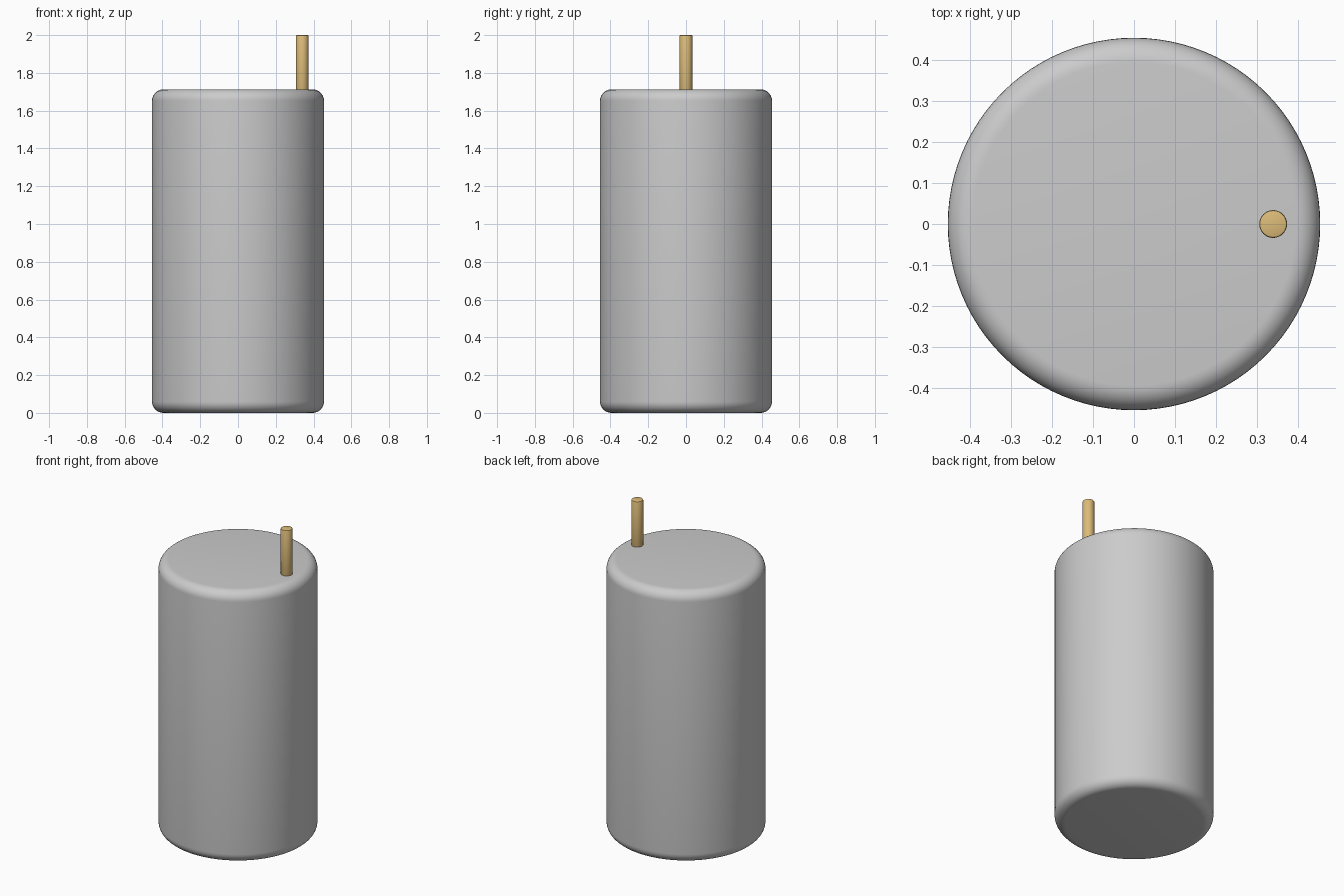
import bpy
import math

if "Cube" in bpy.data.objects:
    bpy.data.objects.remove(bpy.data.objects["Cube"])


def rounded_cylinder(name, radius, z0, z1, x, sides, bevel, segments):
    """Upright cylinder with rounded rims and smooth sides."""
    bpy.ops.mesh.primitive_cylinder_add(
        vertices=sides, radius=radius, depth=z1 - z0, location=(x, 0, (z0 + z1) / 2))
    obj = bpy.context.object
    obj.name = name
    mod = obj.modifiers.new("rounded_rim", 'BEVEL')
    mod.width = bevel
    mod.segments = segments
    mod.limit_method = 'ANGLE'
    mod.angle_limit = math.radians(40)
    bpy.ops.object.modifier_apply(modifier=mod.name)
    bpy.ops.object.shade_smooth_by_angle(angle=math.radians(35))
    return obj


# Main can with rounded top and bottom rims
rounded_cylinder("body", 0.455, 0.0, 1.713, 0.0, 96, 0.06, 8)

# Brass pin set into the top near the right edge
pin = rounded_cylinder("pin", 0.034, 1.68, 2.0, 0.34, 32, 0.005, 2)
brass = bpy.data.materials.new("brass")
brass.diffuse_color = (0.72, 0.50, 0.19, 1.0)
brass.use_nodes = True
brass.node_tree.nodes["Principled BSDF"].inputs["Base Color"].default_value = brass.diffuse_color
pin.data.materials.append(brass)
